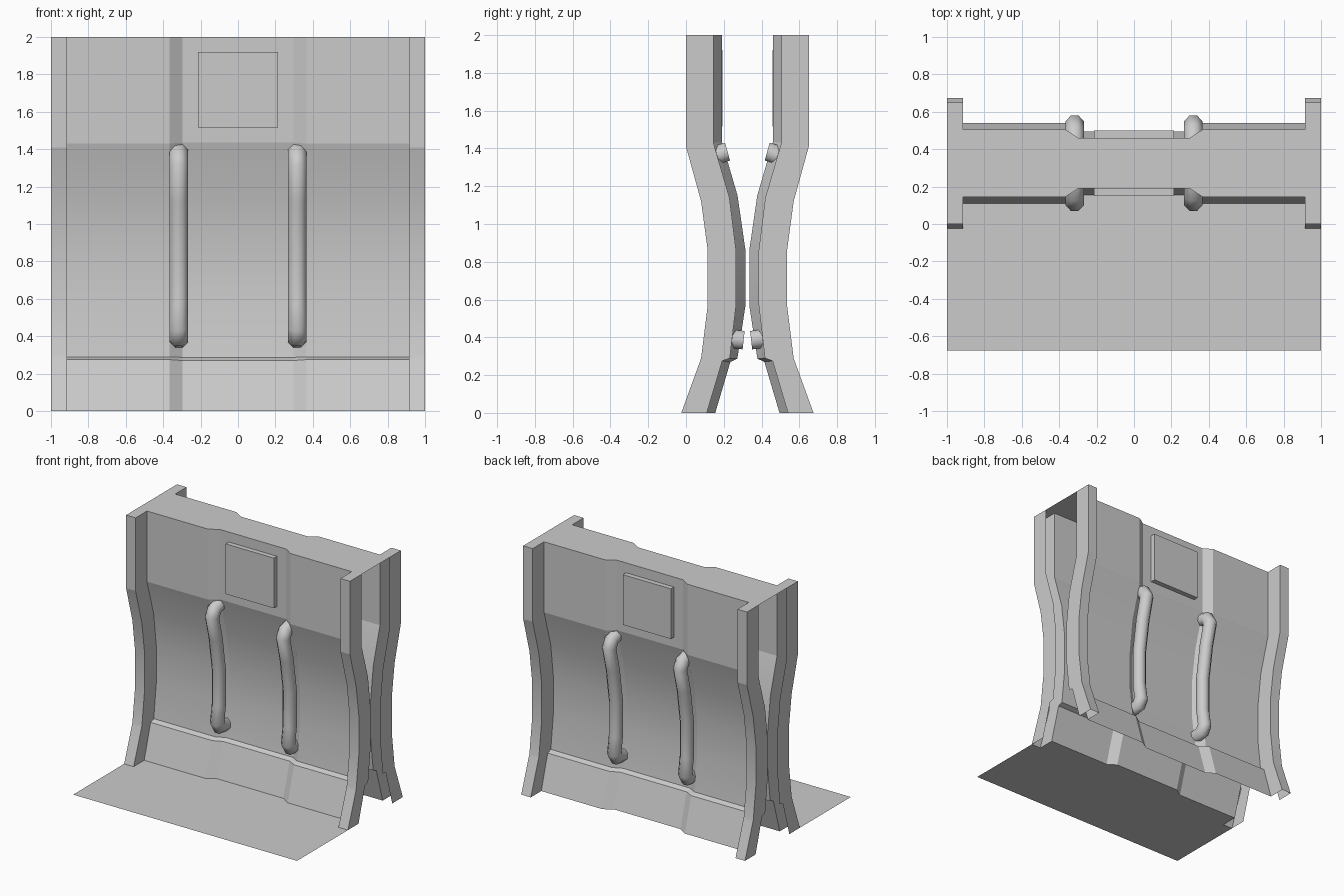
import bpy, bmesh, math
from mathutils import Vector

if "Cube" in bpy.data.objects:
    bpy.data.objects.remove(bpy.data.objects["Cube"])

MID = 0.325   # y of the plane between front and back walls

# wall profile rows: (y, z) of side column, main panel, recessed centre
ROWS = [
    ((0, 2), (.145, 2), (.19, 2)),
    ((0, 1.41), (.145, 1.43), (.19, 1.435)),
    ((.08, 1.12), (.23, 1.14), (.273, 1.15)),
    ((.115, .86), (.265, .86), (.315, .86)),
    ((.115, .57), (.265, .57), (.315, .57)),
    ((.08, .29), (.232, .29), (.272, .287)),
    ((.075, .275), (.192, .275), (.235, .27)),
    ((-.025, 0), (.11, 0), (.155, 0)),
]


def make(name, verts, faces, mirror=None, smooth=None):
    """Mesh object whose origin lies on the mid plane, optionally mirrored."""
    me = bpy.data.meshes.new(name)
    me.from_pydata([(x, y - MID, z) for x, y, z in verts], [], faces)
    me.update()
    ob = bpy.data.objects.new(name, me)
    ob.location.y = MID
    bpy.context.collection.objects.link(ob)
    if smooth:
        bpy.ops.object.select_all(action='DESELECT')
        ob.select_set(True)
        bpy.context.view_layer.objects.active = ob
        bpy.ops.object.shade_smooth_by_angle(angle=math.radians(smooth))
    if mirror:
        m = ob.modifiers.new("Mirror", 'MIRROR')
        m.use_axis = mirror
    return ob


def section(row):
    """Cross-section of the wall from left to right."""
    col, main, mid = row
    half = [(1, main), (1, col), (.915, col), (.915, main), (.367, main), (.297, mid)]
    left = [(-x, y, z) for x, (y, z) in half]
    right = [(x, y, z) for x, (y, z) in reversed(half)]
    return left + right


# front wall lofted down the profile, mirrored to the back
verts = [p for row in ROWS for p in section(row)]
n = 12
faces = [((i + 1) * n + j, (i + 1) * n + j + 1, i * n + j + 1, i * n + j)
         for i in range(len(ROWS) - 1) for j in range(n - 1)]
make("curved_walls", verts, faces, (False, True, False), 13)

# top plate following both wall outlines
front = section(ROWS[0])
back = [(x, 2 * MID - y, z) for x, y, z in reversed(front)]
make("top_plate", front + back, [tuple(range(2 * n))])

# floor apron in front, its rear edge following the wall foot
foot = section(ROWS[-1])[1:-1]
apron = [(-1, -.675, 0), (1, -.675, 0)] + foot[::-1]
make("floor_apron", apron, [tuple(range(len(apron)))])

# raised square plate on each wall
pv = [(x, y, z) for y in (.15, .192) for z in (1.515, 1.92) for x in (-.215, .215)]
pf = [(0, 1, 3, 2), (0, 4, 5, 1), (2, 3, 7, 6), (0, 2, 6, 4), (1, 5, 7, 3)]
make("square_plate", pv, pf, (False, True, False))

# octagonal grab handles following the wall curve
PATH = [(.22, 1.383), (.155, 1.365), (.122, 1.31), (.167, 1.13), (.208, .86),
        (.208, .57), (.187, .44), (.215, .395), (.305, .385)]
pts = [Vector(p) for p in PATH]
R, SIDES, HX = .053, 8, .317
hv = []
for i, p in enumerate(pts):
    a = (p - pts[i - 1]).normalized() if i else None
    b = (pts[i + 1] - p).normalized() if i < len(pts) - 1 else None
    a, b = a or b, b or a
    t = (a + b).normalized()
    nrm = Vector((-t.y, t.x)) / max(t.dot(a), .8)
    for k in range(SIDES):
        ang = 2 * math.pi * (k + .5) / SIDES
        q = p + nrm * R * math.sin(ang)
        hv.append((HX + R * math.cos(ang), q.x, q.y))
hf = [(i * SIDES + k, i * SIDES + (k + 1) % SIDES,
       (i + 1) * SIDES + (k + 1) % SIDES, (i + 1) * SIDES + k)
      for i in range(len(pts) - 1) for k in range(SIDES)]
hf += [tuple(reversed(range(SIDES))), tuple(range(len(hv) - SIDES, len(hv)))]
handle = make("grab_handles", hv, hf, (True, True, False), 50)
bm = bmesh.new()
bm.from_mesh(handle.data)
bmesh.ops.recalc_face_normals(bm, faces=bm.faces)
bm.to_mesh(handle.data)
bm.free()
